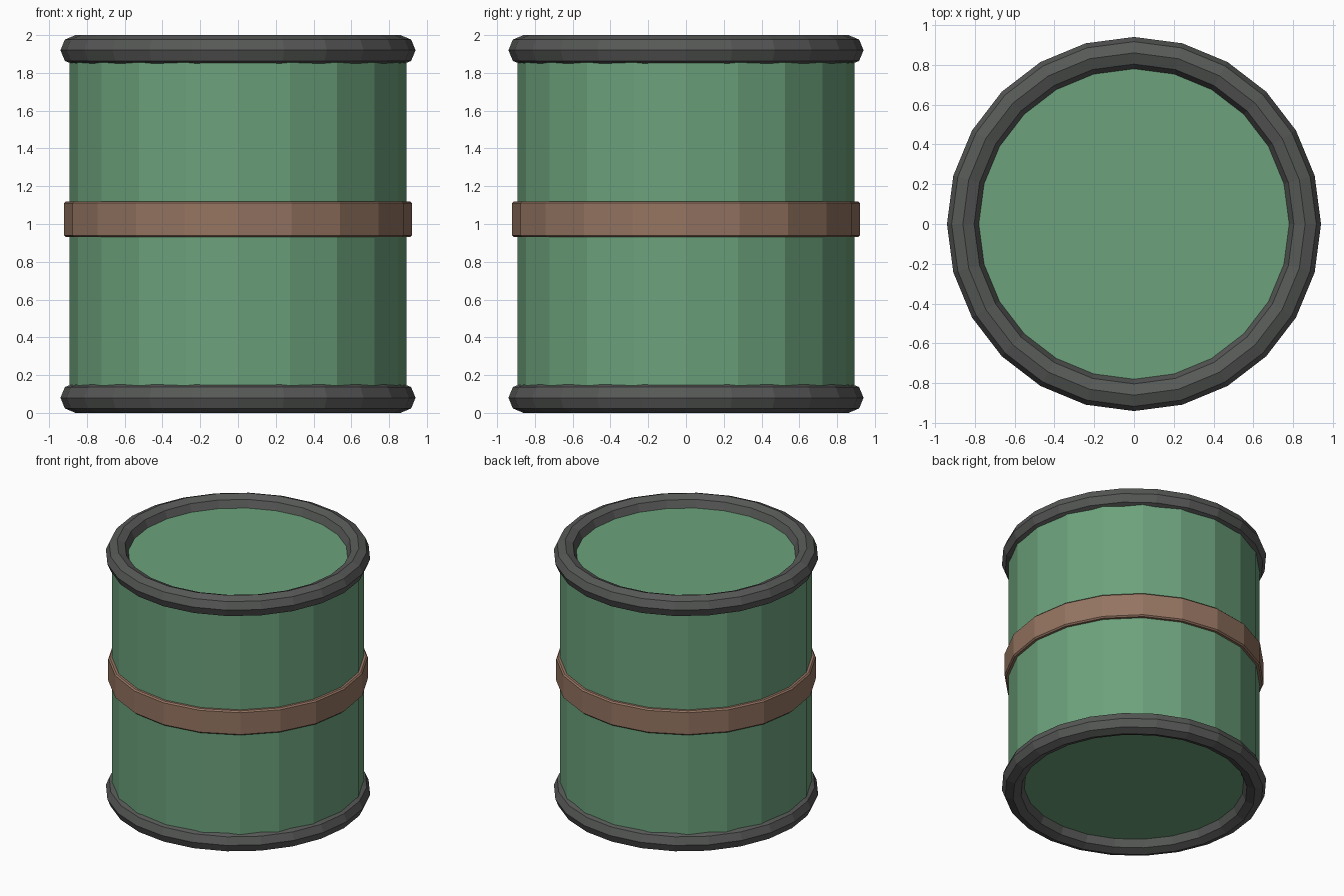
import bpy
import math

if "Cube" in bpy.data.objects:
    bpy.data.objects.remove(bpy.data.objects["Cube"])


def material(name, rgb):
    mat = bpy.data.materials.new(name)
    mat.diffuse_color = (*rgb, 1.0)
    mat.use_nodes = True
    mat.node_tree.nodes["Principled BSDF"].inputs["Base Color"].default_value = mat.diffuse_color
    return mat


GREEN = material("green_paint", (0.15, 0.36, 0.20))
BROWN = material("brown_band", (0.30, 0.175, 0.12))
DARK = material("dark_rim", (0.095, 0.10, 0.095))


def finish(name, mat):
    obj = bpy.context.object
    obj.name = name
    obj.data.materials.append(mat)
    return obj


def drum(name, radius, z0, z1, mat):
    bpy.ops.mesh.primitive_cylinder_add(
        vertices=20, radius=radius, depth=z1 - z0, location=(0, 0, (z0 + z1) / 2))
    return finish(name, mat)


# Barrel body, its flat ends recessed inside the rims
drum("barrel_body", 0.892, 0.08, 1.92, GREEN)

# Band around the middle with slightly bevelled rims
band = drum("middle_band", 0.92, 0.93, 1.12, BROWN)
bevel = band.modifiers.new("rim_bevel", 'BEVEL')
bevel.width = 0.01
bevel.segments = 1
bevel.limit_method = 'ANGLE'
bevel.angle_limit = math.radians(30)

# Octagonal-section rims at bottom and top
for name, z in (("bottom_rim", 0.08), ("top_rim", 1.92)):
    bpy.ops.mesh.primitive_torus_add(
        major_radius=0.86, minor_radius=0.08,
        major_segments=24, minor_segments=8, location=(0, 0, z))
    finish(name, DARK)
